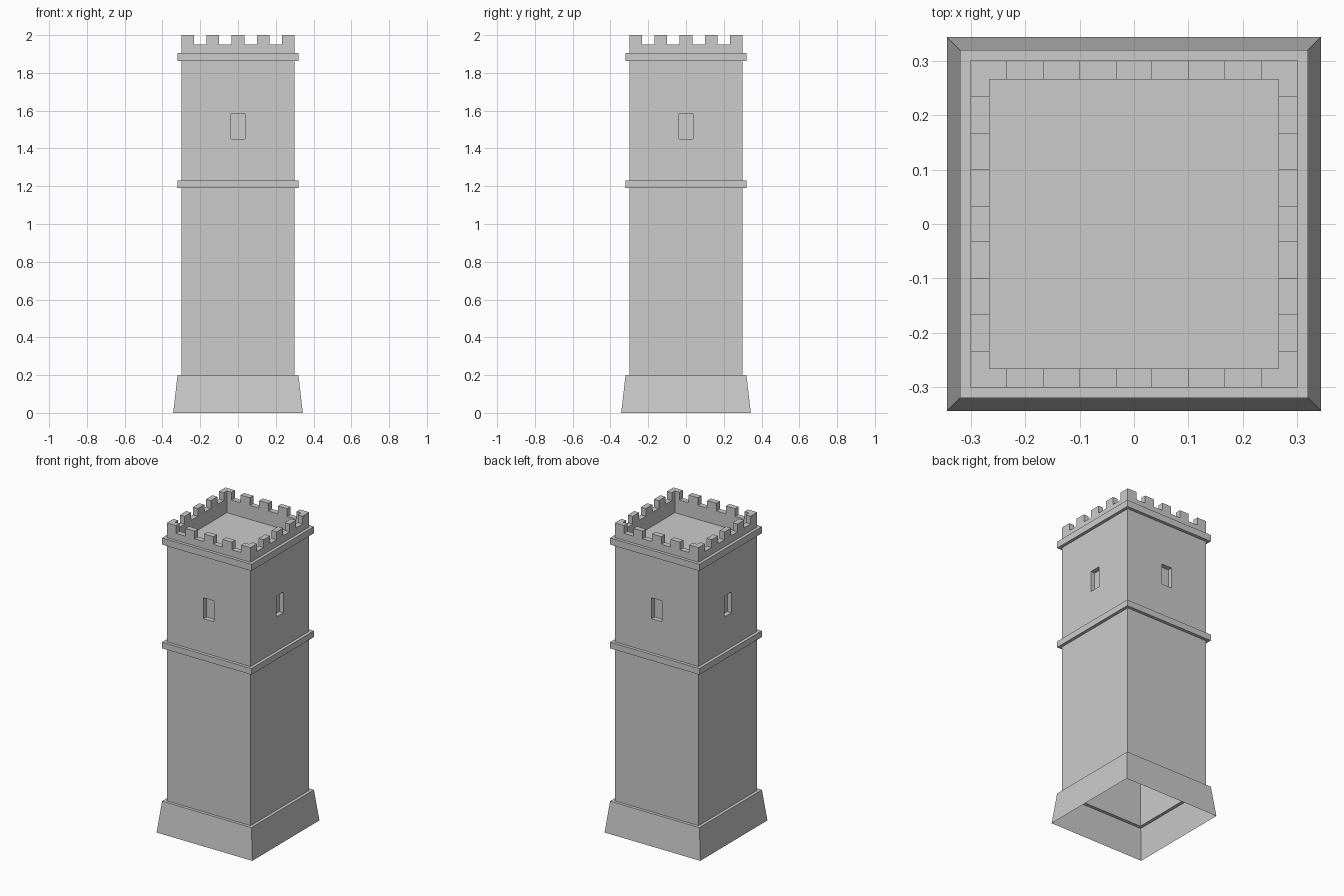
import bpy
import bmesh
from math import pi
from mathutils import Matrix

if "Cube" in bpy.data.objects:
    bpy.data.objects.remove(bpy.data.objects["Cube"], do_unlink=True)

WALL, INNER, TRIM, FOOT = 0.30, 0.265, 0.32, 0.343
PLINTH_TOP, SILL, TOP, DECK = 0.2, 1.95, 2.0, 1.86

stone = bpy.data.materials.new("grey stone")
stone.use_nodes = True
colour = (0.6, 0.6, 0.6, 1)
stone.diffuse_color = colour
stone.node_tree.nodes["Principled BSDF"].inputs["Base Color"].default_value = colour


def finish(name, bm):
    mesh = bpy.data.meshes.new(name)
    bm.to_mesh(mesh)
    bm.free()
    mesh.materials.append(stone)
    obj = bpy.data.objects.new(name, mesh)
    bpy.context.collection.objects.link(obj)


def square_loft(profile, cap=False):
    """Sweep (half width, height) points around a square."""
    bm = bmesh.new()
    corners = [(-1, -1), (1, -1), (1, 1), (-1, 1)]
    rings = [[bm.verts.new((x * h, y * h, z)) for x, y in corners] for h, z in profile]
    for low, high in zip(rings, rings[1:]):
        for i in range(4):
            j = (i + 1) % 4
            bm.faces.new((low[i], low[j], high[j], high[i]))
    if cap:
        bm.faces.new(rings[-1])
    return bm


def add_prism(bm, outline, z0, z1, turn):
    """Upright block, open below, turned about the tower axis."""
    spin = Matrix.Rotation(turn, 3, "Z")
    low, high = ([bm.verts.new(spin @ bm_vec) for bm_vec in
                  [Matrix.Identity(3) @ _v(x, y, z) for x, y in outline]] for z in (z0, z1))
    n = len(outline)
    for i in range(n):
        j = (i + 1) % n
        bm.faces.new((low[i], low[j], high[j], high[i]))
    bm.faces.new(high)


def _v(x, y, z):
    return Matrix.Translation((x, y, z)).translation


# Sloping plinth with a flat ledge
finish("plinth", square_loft([(FOOT, 0), (TRIM, PLINTH_TOP), (WALL, PLINTH_TOP)]))

# Lower shaft
finish("lower_shaft", square_loft([(WALL, PLINTH_TOP), (WALL, 1.21)]))

# Upper shaft with one recessed window in each wall
bm = square_loft([(WALL, 1.21), (WALL, 1.88)])
walls = list(bm.faces)
bmesh.ops.inset_individual(bm, faces=walls, thickness=0.1)
for face in walls:
    side = 0 if abs(face.normal.y) > 0.5 else 1
    middle = face.calc_center_median().z
    for v in face.verts:
        v.co[side] = 0.037 if v.co[side] > 0 else -0.037
        v.co.z = 1.585 if v.co.z > middle else 1.45
for face in bmesh.ops.extrude_discrete_faces(bm, faces=walls)["faces"]:
    bmesh.ops.translate(bm, verts=face.verts, vec=face.normal * -0.03)
finish("upper_shaft", bm)

# Projecting stone bands
for name, z0, z1 in (("middle_band", 1.19, 1.23), ("top_band", 1.862, 1.905)):
    finish(name, square_loft([(WALL, z0), (TRIM, z0), (TRIM, z1), (WALL, z1)]))

# Parapet wall running down inside to the roof deck
finish("parapet_and_deck", square_loft(
    [(WALL, 1.88), (WALL, SILL), (INNER, SILL), (INNER, DECK)], cap=True))

# Battlements: L-shaped corners and three blocks per side
step = WALL * 2 / 9
end = -WALL + step
bm = bmesh.new()
for quarter in range(4):
    turn = quarter * pi / 2
    add_prism(bm, [(-WALL, -WALL), (end, -WALL), (end, -INNER),
                   (-INNER, -INNER), (-INNER, end), (-WALL, end)], SILL, TOP, turn)
    for i in (2, 4, 6):
        x0 = -WALL + i * step
        x1 = x0 + step
        add_prism(bm, [(x0, -WALL), (x1, -WALL), (x1, -INNER), (x0, -INNER)],
                  SILL, TOP, turn)
finish("battlements", bm)
